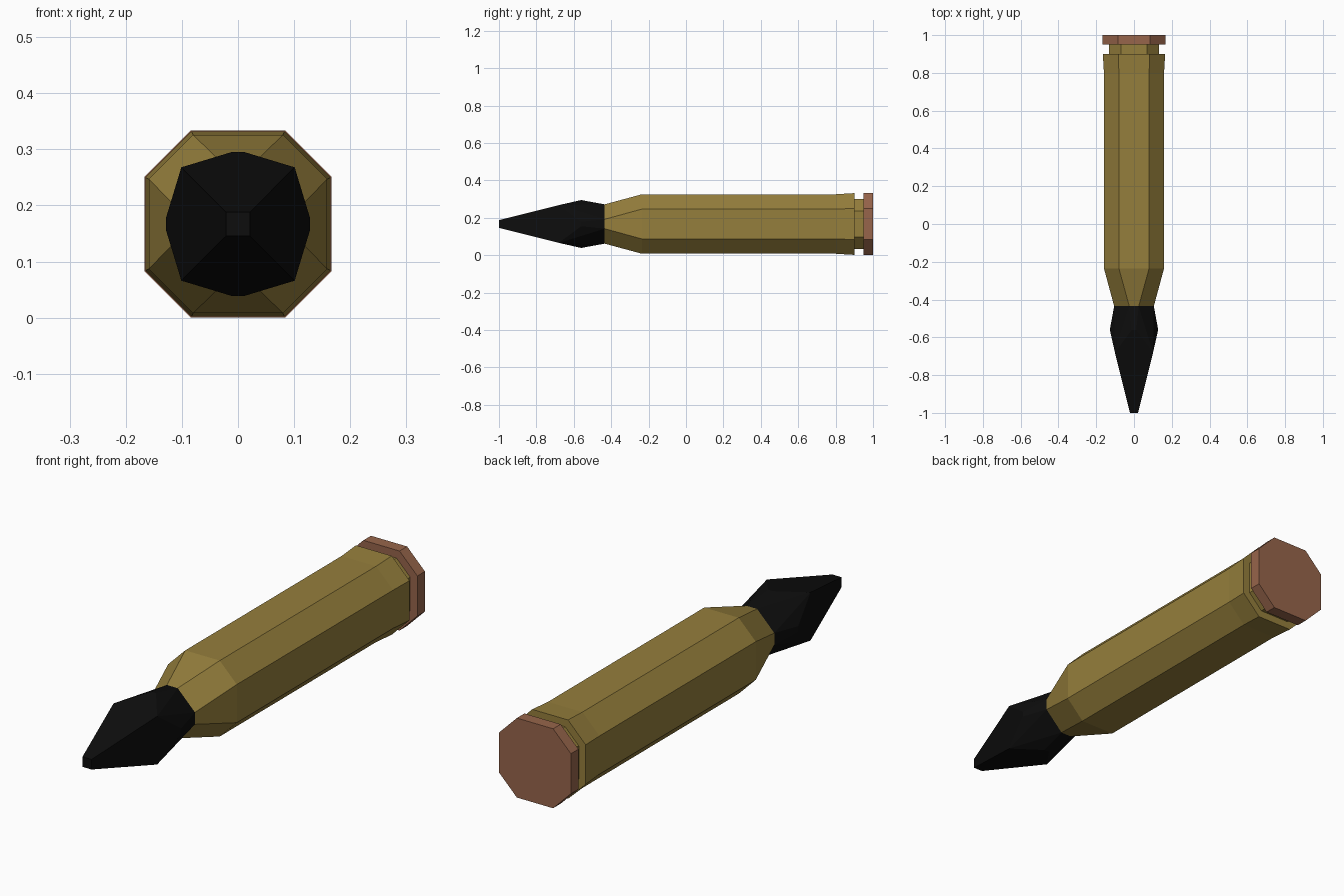
import bpy, bmesh

if "Cube" in bpy.data.objects:
    bpy.data.objects.remove(bpy.data.objects["Cube"])

CZ = 0.167  # height of the long axis


def material(name, rgb):
    m = bpy.data.materials.new(name)
    m.diffuse_color = (*rgb, 1)
    m.use_nodes = True
    m.node_tree.nodes["Principled BSDF"].inputs["Base Color"].default_value = m.diffuse_color
    return m


def octagon(half, edge, y):
    """Eight-sided ring: half width, half length of the flat sides, position."""
    pts = [(edge, half), (half, edge), (half, -edge), (edge, -half),
           (-edge, -half), (-half, -edge), (-half, edge), (-edge, half)]
    return [(x, y, CZ + z) for x, z in pts]


def square(half, y):
    return [(x, y, CZ + z) for x in (-half, half) for z in (-half, half)]


def finish(name, bm, mat):
    bmesh.ops.recalc_face_normals(bm, faces=bm.faces[:])
    me = bpy.data.meshes.new(name)
    bm.to_mesh(me)
    bm.free()
    me.materials.append(mat)
    ob = bpy.data.objects.new(name, me)
    bpy.context.collection.objects.link(ob)
    return ob


def loft(name, stations, mat):
    bm = bmesh.new()
    rings = [[bm.verts.new(p) for p in octagon(*s)] for s in stations]
    for a, b in zip(rings, rings[1:]):
        for i in range(8):
            j = (i + 1) % 8
            bm.faces.new((a[i], a[j], b[j], b[i]))
    bm.faces.new(rings[0])
    bm.faces.new(rings[-1])
    return finish(name, bm, mat)


brass = material("brass", (0.30, 0.21, 0.045))
copper = material("copper", (0.31, 0.13, 0.07))
black = material("black", (0.004, 0.004, 0.004))

# Casing: tapered shoulder, straight body, slight flare, extractor groove
loft("casing", [(0.105, 0.025, -0.435), (0.159, 0.08, -0.235),
                (0.159, 0.08, 0.80), (0.165, 0.083, 0.90),
                (0.133, 0.07, 0.90), (0.133, 0.07, 0.95)], brass)

# Base rim
loft("base_rim", [(0.1665, 0.084, 0.95), (0.1665, 0.084, 1.0)], copper)

# Pointed tip: square point, four mid corners, widest ring, neck ring
bm = bmesh.new()
for p in (square(0.021, -1.0) + square(0.101, -0.68)
          + octagon(0.128, 0.012, -0.56) + octagon(0.105, 0.025, -0.435)):
    bm.verts.new(p)
bmesh.ops.convex_hull(bm, input=bm.verts[:])
bmesh.ops.dissolve_limit(bm, angle_limit=0.05, verts=bm.verts[:], edges=bm.edges[:])
finish("pointed_tip", bm, black)
